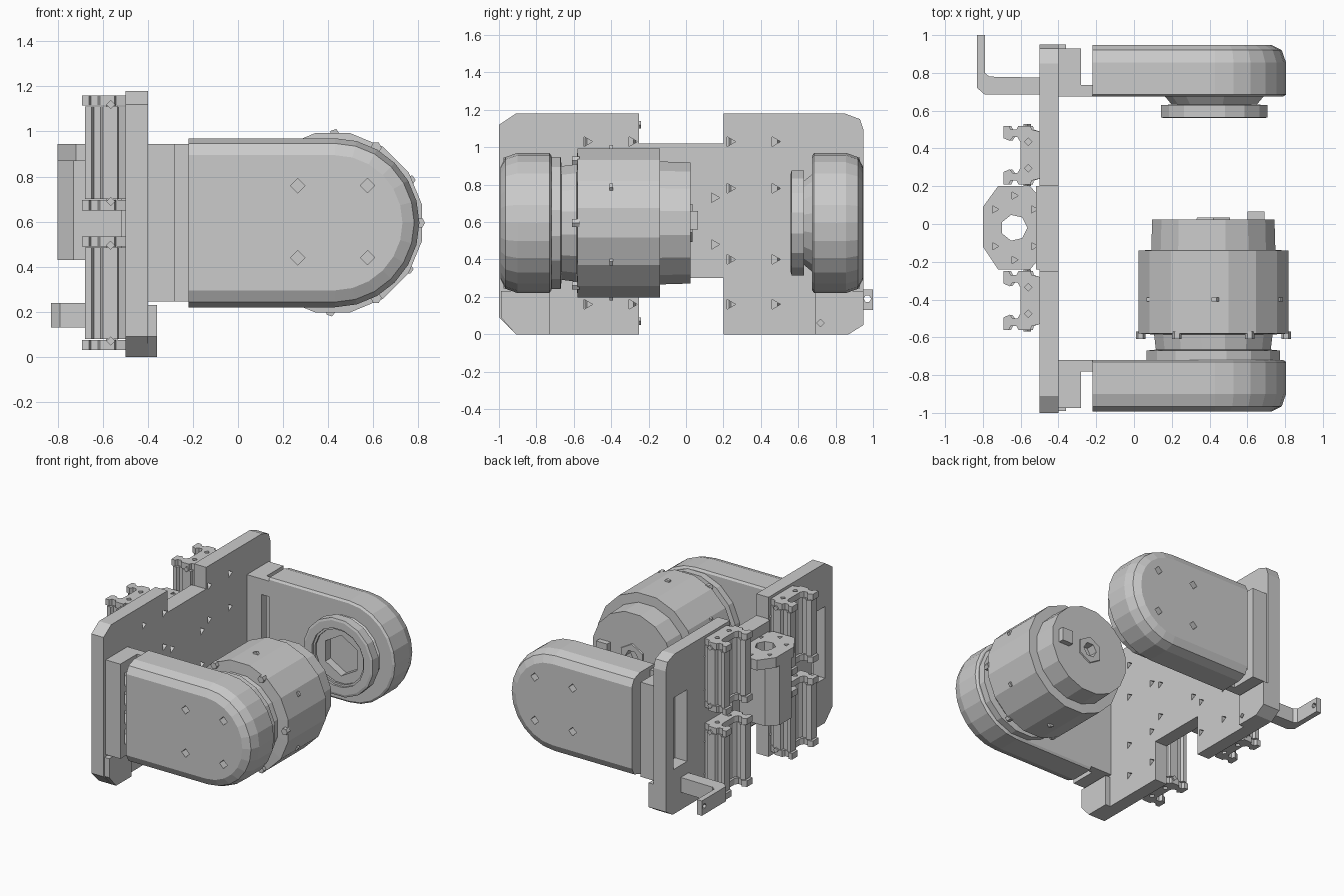
import bpy, bmesh, math

if "Cube" in bpy.data.objects:
    bpy.data.objects.remove(bpy.data.objects["Cube"])

def loft(name, sections):
    """Solid skin through equal-length rings of 3D points, capped at both ends."""
    bm = bmesh.new()
    rings = [[bm.verts.new(p) for p in s] for s in sections]
    n = len(rings[0])
    for a, b in zip(rings, rings[1:]):
        for i in range(n):
            j = (i + 1) % n
            bm.faces.new((a[i], a[j], b[j], b[i]))
    bm.faces.new(rings[0])
    bm.faces.new(rings[-1])
    bmesh.ops.recalc_face_normals(bm, faces=bm.faces)
    me = bpy.data.meshes.new(name)
    bm.to_mesh(me)
    bm.free()
    ob = bpy.data.objects.new(name, me)
    bpy.context.collection.objects.link(ob)
    return ob

def place(axis, uv, t):
    u, v = uv
    return {'X': (t, u, v), 'Y': (u, t, v), 'Z': (u, v, t)}[axis]

def prism(name, axis, pts, lo, hi):
    return loft(name, [[place(axis, p, t) for p in pts] for t in (lo, hi)])

def circle(c, r, n, turn=0.0):
    return [(c[0] + r * math.cos(2 * math.pi * (i + turn) / n),
             c[1] + r * math.sin(2 * math.pi * (i + turn) / n)) for i in range(n)]

def box(name, x, y, z):
    return prism(name, 'Z', [(x[0], y[0]), (x[1], y[0]), (x[1], y[1]), (x[0], y[1])], *z)

def turned(name, c, prof, n=16):
    """Stepped round part along y from (y, radius) pairs."""
    return loft(name, [[place('Y', p, y) for p in circle(c, r, n, 0.5)] for y, r in prof])

def cut(ob, cutters):
    """Subtract the cutters and remove them."""
    for c in cutters:
        m = ob.modifiers.new('cut', 'BOOLEAN')
        m.operation, m.object, m.solver = 'DIFFERENCE', c, 'EXACT'
    dg = bpy.context.evaluated_depsgraph_get()
    dg.update()
    me = bpy.data.meshes.new_from_object(ob.evaluated_get(dg))
    ob.modifiers.clear()
    ob.data = me
    for c in cutters:
        bpy.data.objects.remove(c)

def holes(axis, centres, r, lo, hi, n=4):
    return [prism('hole', axis, circle(c, r, n), lo, hi) for c in centres]

# Main back plate, H-shaped with clipped corners
plate = prism('back_plate', 'X', [
    (-1, .09), (-.91, 0), (-.25, 0), (-.25, .30), (.2, .30), (.2, 0), (.87, 0), (.95, .05),
    (.95, 1.09), (.93, 1.15), (.85, 1.18), (.2, 1.18), (.2, 1.02), (-.25, 1.02), (-.25, 1.18),
    (-.91, 1.18), (-1, 1.12)], -.5, -.4)
bolts = [(y, z) for y in (-.53, -.29, .235, .475) for z in (.16, .40, .78, 1.03)]
bolts += [(y, z) for y in (-.2, .15) for z in (.48, .73)]
cut(plate, holes('X', bolts, .03, -.6, -.3, 3)
    + [box('window', (-.6, -.3), y, (.33, .86)) for y in ((-.91, -.75), (.7, .86))])

# Feet at the lower corners of the plate
prism('foot_front', 'X', [(-.99, .09), (-.91, 0), (-.73, 0), (-.73, .23), (-.99, .23)], -.4, -.36)
foot = prism('foot_back', 'X', [(.69, 0), (.87, 0), (.95, .05), (.95, .23), (.69, .23)], -.4, -.36)
cut(foot, holes('X', [(.72, .06)], .02, -.39, -.3, 4))

# Two side arms: flange frame, web and rounded housing
def stadium(r, y):
    cx, cz = .43, .595
    pts = [(-.22, cz - r)]
    for i in range(13):
        a = math.radians(-90 + 15 * i)
        pts.append((cx + r * math.cos(a), cz + r * math.sin(a)))
    pts.append((-.22, cz + r))
    return [place('Y', p, y) for p in pts]

for side, inner, s in (('front', -.72, -1), ('back', .675, 1)):
    def span(a, b):
        return tuple(sorted((inner + s * a, inner + s * b)))
    flange = box('arm_flange_' + side, (-.4, -.28), span(0, .255), (.245, .945))
    cut(flange, [box('window', (-.45, -.2), span(.06, .2), (.33, .86))])
    if s < 0:
        for z in (.46, .60, .74):
            box('flange_rib', (-.4, -.28), span(.05, .21), (z - .02, z + .02))
    web = box('arm_web_' + side, (-.3, -.2), span(0, .06), (.245, .945))
    if s > 0:
        cut(web, [box('window', (-.28, -.22), span(-.1, .2), (.36, .83))])
    arm = loft('arm_housing_' + side, [stadium(r, inner + s * d) for d, r in
                                       ((0, .36), (.01, .375), (.18, .375), (.245, .352), (.272, .30))])
    cut(arm, holes('Y', [(x, z) for x in (.265, .575) for z in (.44, .76)], .032, *span(.2, .4)))

# Motor on the front arm
MC = (.42, .595)
motor = turned('motor_body', MC, [(-.73, .36), (-.67, .36), (-.665, .31), (-.585, .32), (-.58, .405),
                                  (-.14, .405), (-.138, .335), (.025, .33)])
cut(motor, holes('Y', [MC], .055, -.03, .2, 6))
hub = turned('motor_hub', MC, [(.0, .11), (.035, .10)], 6)
cut(hub, holes('Y', [MC], .055, -.1, .2, 6))
box('motor_connector', (.60, .69), (0, .065), (.56, .66))
for k in range(6):
    a = math.radians(60 * k)
    c = (MC[0] + .385 * math.cos(a), MC[1] + .385 * math.sin(a))
    prism('motor_screw', 'Y', circle(c, .025, 6), -.61, -.57)
    prism('motor_bolt_head', 'Y', circle((MC[0] + .395 * math.cos(a + .5), MC[1] + .395 * math.sin(a + .5)),
                                         .022, 5), -.41, -.39)

# Bearing on the back arm, open toward the motor
BC = (.425, .595)
ring = turned('bearing_ring', BC, [(.56, .27), (.565, .287), (.63, .287), (.632, .23), (.68, .27)])
cut(ring, [turned('bore', BC, [(.5, .215), (.60, .215)]), turned('bore', BC, [(.59, .15), (.66, .15)], 6)])
turned('bearing_collar', BC, [(.575, .25), (.59, .25)], 16).hide_render = False
cut(bpy.data.objects['bearing_collar'], [turned('bore', BC, [(.5, .2), (.7, .2)])])

# Four linear slide carriages on the rear
half = [(-.5, .125), (-.53, .135), (-.535, .155), (-.60, .155), (-.61, .135), (-.64, .135), (-.65, .155),
        (-.68, .155), (-.68, .09), (-.645, .075), (-.63, .095), (-.605, .095), (-.59, .07)]
for yc in (-.405, .365):
    pts = [(x, yc + y) for x, y in half] + [(x, yc - y) for x, y in reversed(half)]
    for z0, z1 in ((.03, .535), (.65, 1.16)):
        prism('slide_carriage', 'Z', pts, z0 + .05, z1 - .05)
        cap = [(x + (.012 if x > -.52 else 0) - .012, y) for x, y in pts]
        for a, b in ((z0, z0 + .045), (z1 - .045, z1)):
            c = prism('carriage_end_cap', 'Z', cap, a, b)
            t = z0 if a == z0 else z1
            cut(c, holes('Z', [(-.56, yc - .07), (-.56, yc + .07)], .02, t - .02, t + .02))
        box('carriage_core', (-.585, -.535), (yc - .13, yc + .13), (z0 + .03, z1 - .03))
        for z in (z0 + .04, z1 - .04):
            for s in (-1, 1):
                prism('carriage_screw', 'Y', circle((-.565, z), .02, 4),
                      *sorted((yc + s * .15, yc + s * .165)))

# Lead screw nut and its holder in the middle of the rear
NC = (-.635, -.02)
flange_pts = [(-.8, -.12), (-.72, -.24), (-.55, -.24), (-.48, -.16), (-.48, .12), (-.55, .2),
              (-.72, .2), (-.8, .09)]
nut_holes = [(-.635 + .14 * math.cos(a) * .9, -.02 + .17 * math.sin(a)) for a in
             [math.radians(d) for d in (35, 90, 145, 215, 270, 325)]]
nut = prism('nut_flange', 'Z', flange_pts, .87, .945)
cut(nut, holes('Z', [NC], .07, .8, 1, 7) + holes('Z', nut_holes, .022, .9, 1, 3))
holder = prism('nut_holder', 'Z', [(-.8, -.09), (-.73, -.16), (-.5, -.16), (-.5, .12), (-.73, .12),
                                   (-.8, .05)], .43, .87)
cut(holder, holes('Z', [NC], .07, .3, 1, 7))
box('holder_base', (-.52, -.465), (-.24, .2), (.32, 1.02))

# Small L-shaped sensor tab at the back lower corner
tab = prism('sensor_tab', 'Z', [(-.5, .685), (-.79, .685), (-.83, .72), (-.83, 1), (-.79, 1), (-.79, .80),
                                (-.765, .78), (-.5, .775)], .13, .24)
cut(tab, holes('X', [(.97, .19)], .02, -.9, -.7, 6))
